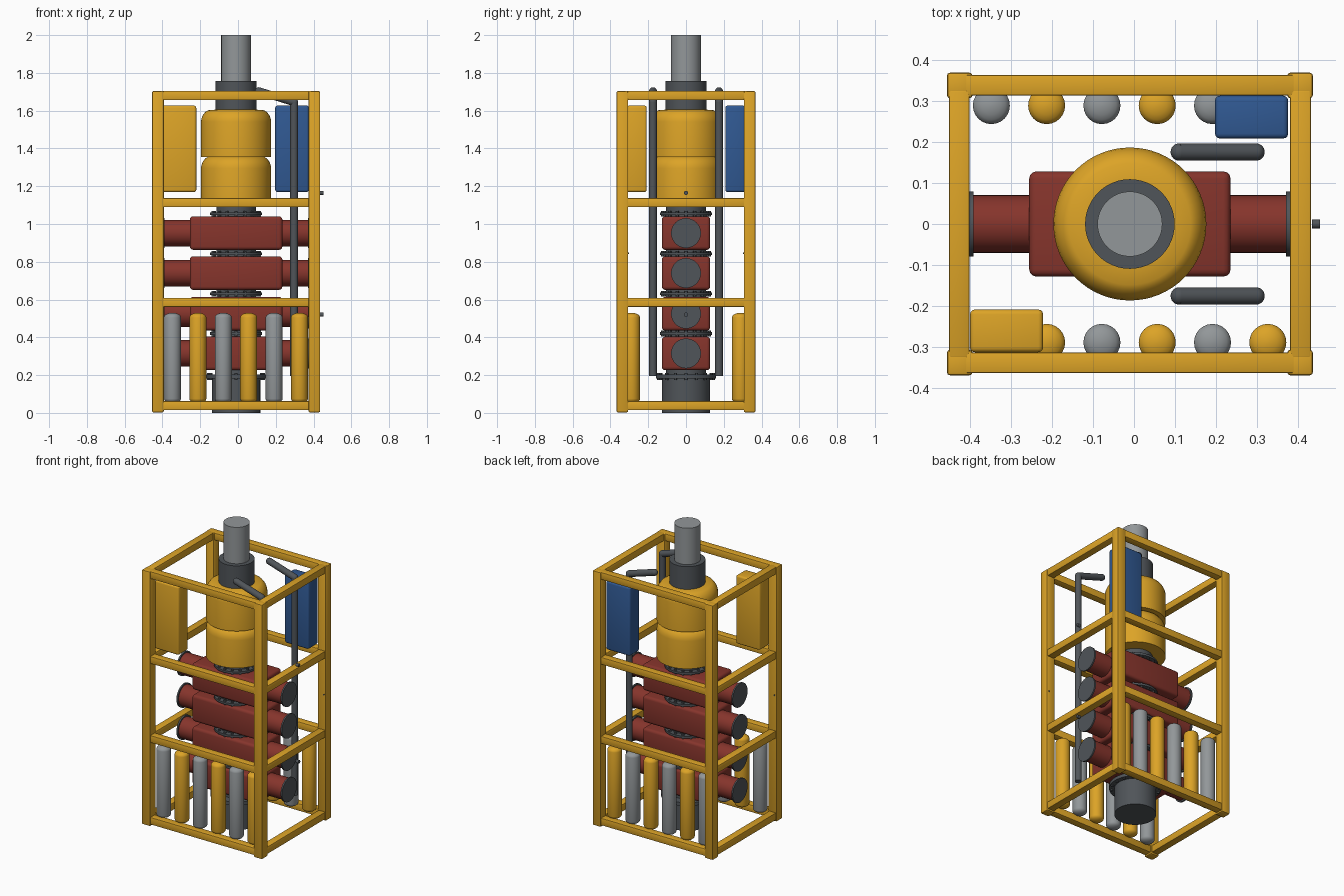
import bpy, bmesh, math
from mathutils import Matrix, Vector

if "Cube" in bpy.data.objects:
    bpy.data.objects.remove(bpy.data.objects["Cube"])

CX = -0.01  # centre of the stack and frame


def material(name, rgb):
    m = bpy.data.materials.new(name)
    m.diffuse_color = (*rgb, 1)
    m.use_nodes = True
    m.node_tree.nodes["Principled BSDF"].inputs["Base Color"].default_value = m.diffuse_color
    return m


YELLOW = material("yellow_paint", (0.72, 0.37, 0.02))
RED = material("red_paint", (0.24, 0.035, 0.025))
BLUE = material("blue_paint", (0.03, 0.10, 0.29))
DARK = material("dark_steel", (0.08, 0.09, 0.10))
GREY = material("light_steel", (0.29, 0.31, 0.32))


def finish(name, bm, mat):
    bmesh.ops.recalc_face_normals(bm, faces=bm.faces)
    me = bpy.data.meshes.new(name)
    bm.to_mesh(me)
    bm.free()
    ob = bpy.data.objects.new(name, me)
    bpy.context.collection.objects.link(ob)
    me.materials.append(mat)
    bpy.ops.object.select_all(action='DESELECT')
    ob.select_set(True)
    bpy.context.view_layer.objects.active = ob
    bpy.ops.object.shade_smooth_by_angle(angle=math.radians(35))
    return ob


def box(name, centre, size, mat, bevel=0.006, seg=2):
    bm = bmesh.new()
    bmesh.ops.create_cube(bm, size=1, matrix=Matrix.Translation(centre) @ Matrix.Diagonal((*size, 1)))
    bmesh.ops.bevel(bm, geom=bm.edges[:], offset=bevel, segments=seg, profile=0.5, affect='EDGES')
    return finish(name, bm, mat)


def add_cyl(bm, a, b, r, n=32):
    a, b = Vector(a), Vector(b)
    rot = (b - a).to_track_quat('Z', 'Y').to_matrix().to_4x4()
    bmesh.ops.create_cone(bm, cap_ends=True, segments=n, radius1=r, radius2=r, depth=(b - a).length,
                          matrix=Matrix.Translation((a + b) / 2) @ rot)


def cyl(name, a, b, r, mat, n=32):
    bm = bmesh.new()
    add_cyl(bm, a, b, r, n)
    return finish(name, bm, mat)


def lathe(name, x, y, profile, mat, n=48):
    """Closed solid of revolution from (radius, z) points."""
    bm = bmesh.new()
    rings = [[bm.verts.new((x + r * math.cos(2 * math.pi * i / n), y + r * math.sin(2 * math.pi * i / n), z))
              for i in range(n)] for r, z in profile]
    for lo, hi in zip(rings, rings[1:]):
        for i in range(n):
            j = (i + 1) % n
            bm.faces.new((lo[i], lo[j], hi[j], hi[i]))
    bm.faces.new(rings[0][::-1])
    bm.faces.new(rings[-1])
    return finish(name, bm, mat)


def flange(name, z, r, thick, bolts):
    bm = bmesh.new()
    add_cyl(bm, (CX, 0, z - thick / 2), (CX, 0, z + thick / 2), r, 48)
    for i in range(bolts):
        a = 2 * math.pi * i / bolts
        x, y = CX + (r - 0.015) * math.cos(a), (r - 0.015) * math.sin(a)
        add_cyl(bm, (x, y, z - thick / 2 - 0.008), (x, y, z + thick / 2 + 0.008), 0.009, 6)
    finish(name, bm, DARK)


# Frame: four posts and four levels of beams
for sx in (-1, 1):
    for sy in (-1, 1):
        box("frame_post", (CX + sx * 0.414, sy * 0.337, 0.853), (0.062, 0.062, 1.70), YELLOW, 0.007)
        # small pin on the inner side of each post
        cyl("post_pin", (CX + sx * 0.43, sy * 0.32, 0.845), (CX + sx * 0.43, sy * 0.302, 0.845), 0.005, DARK, 12)
for z in (0.038, 0.585, 1.113, 1.68):
    for s in (-1, 1):
        box("long_beam", (CX, s * 0.338, z), (0.80, 0.05, 0.048), YELLOW, 0.004)
        box("side_beam", (CX + s * 0.415, 0, z), (0.05, 0.65, 0.048), YELLOW, 0.004)

# Central column: wellhead connector, neck, bolted flanges
cyl("wellhead_connector", (CX, 0, 0), (CX, 0, 0.19), 0.128, DARK, 48)
cyl("column_neck", (CX, 0, 0.15), (CX, 0, 1.12), 0.105, DARK, 48)
flange("base_flange", 0.192, 0.16, 0.022, 16)
for z in (0.42, 0.63, 0.842, 1.055):
    flange("stack_flange", z, 0.138, 0.014, 16)

# Ram blocks with side bonnets
for z in (0.315, 0.525, 0.74, 0.952):
    box("ram_body", (CX, 0, z), (0.49, 0.256, 0.178), RED, 0.018, 3)
    for s in (-1, 1):
        cyl("ram_bonnet", (CX + s * 0.22, 0, z), (CX + s * 0.383, 0, z), 0.07, RED, 40)
        cyl("bonnet_cap", (CX + s * 0.380, 0, z), (CX + s * 0.390, 0, z), 0.079, DARK, 40)

# Two annular units with rounded shoulders
for name, z in (("lower_annular", 1.11), ("upper_annular", 1.356)):
    lathe(name, CX, 0, [(0.186, z), (0.186, z + 0.185), (0.183, z + 0.203), (0.176, z + 0.220),
                        (0.163, z + 0.237), (0.148, z + 0.246), (0.10, z + 0.250)], YELLOW, 64)

# Riser adapter and riser pipe
cyl("riser_adapter", (CX, 0, 1.59), (CX, 0, 1.757), 0.109, DARK, 48)
cyl("riser_pipe", (CX, 0, 1.72), (CX, 0, 2.0), 0.079, GREY, 48)

# Control pods
box("yellow_pod", (-0.31, -0.26, 1.398), (0.178, 0.104, 0.458), YELLOW, 0.012, 3)
box("blue_pod", (0.286, 0.26, 1.398), (0.178, 0.104, 0.458), BLUE, 0.012, 3)

# Accumulator bottles along front and back
for sy in (-1, 1):
    for i in range(6):
        r, lo, hi, d = 0.045, 0.05, 0.53, 0.025
        arc = [(r * math.cos(t), d * math.sin(t)) for t in (0, 0.35, 0.7, 1.05, 1.35, 1.53)]
        prof = [(a, lo + d - b) for a, b in arc[::-1]] + [(a, hi - d + b) for a, b in arc]
        lathe("accumulator_bottle", -0.347 + i * 0.1345, sy * 0.288, prof, YELLOW if i % 2 else GREY, 24)

# Choke and kill lines: riser pipe, ball elbow, sloping arm
for name, y in (("choke_line", -0.175), ("kill_line", 0.175)):
    bm = bmesh.new()
    bend, tip = (0.297, y, 1.645), (0.11, y, 1.703)
    add_cyl(bm, (0.297, y, 0.195), bend, 0.021, 24)
    add_cyl(bm, bend, tip, 0.021, 24)
    for p in (bend, tip):
        bmesh.ops.create_uvsphere(bm, u_segments=24, v_segments=12, radius=0.021, matrix=Matrix.Translation(p))
    finish(name, bm, DARK)

# Intervention ports on the right side
for z in (0.52, 1.165):
    cyl("intervention_port", (0.433, 0, z), (0.453, 0, z), 0.011, DARK, 16)
